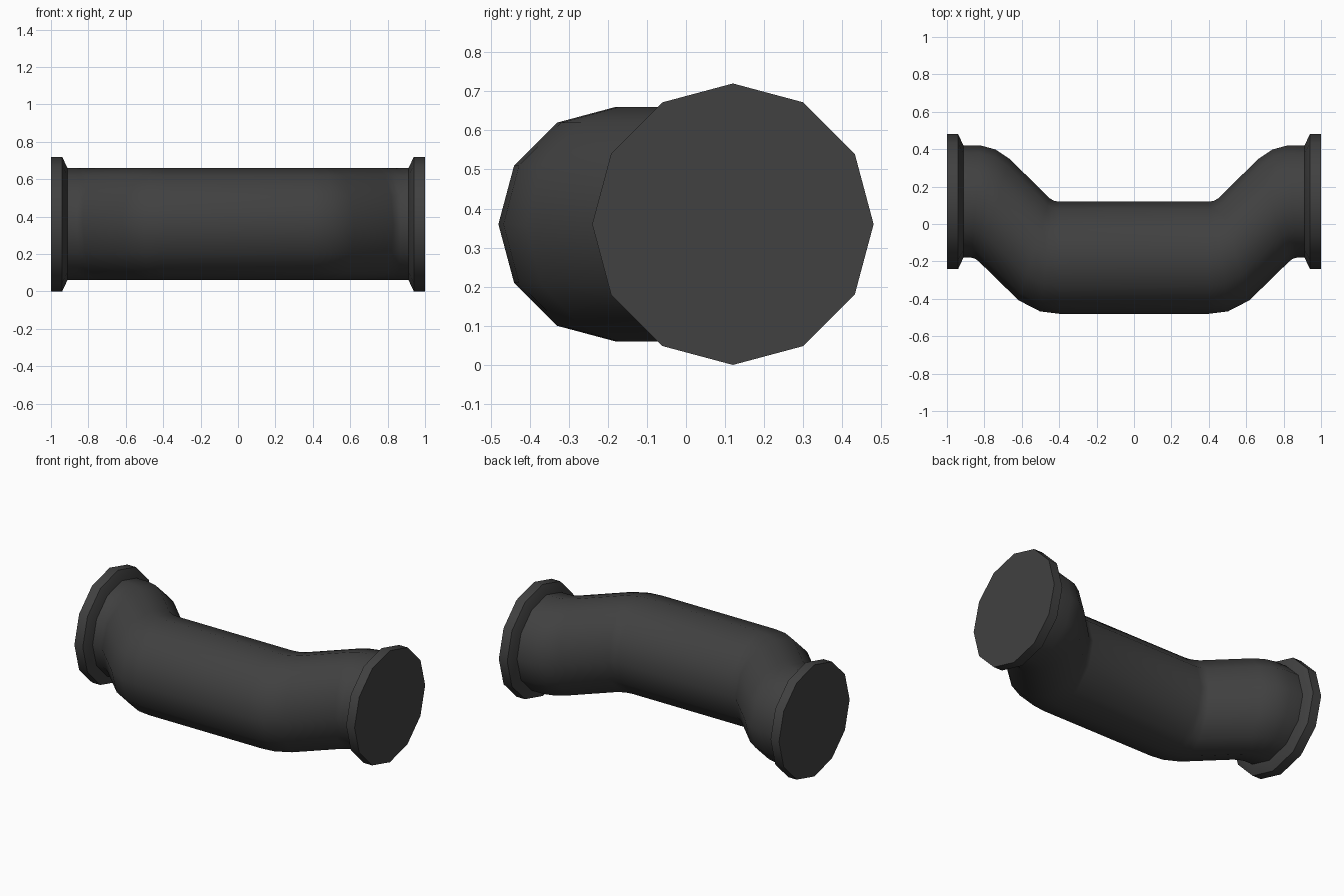
import bpy, bmesh, math

SIDES = 12
AXIS_Z = 0.36      # height of the pipe's centreline
END_Y = 0.12       # y of the pipe's ends
PIPE_R = 0.30
FLANGE_R = 0.36

cube = bpy.data.objects.get("Cube")
if cube:
    bpy.data.objects.remove(cube, do_unlink=True)

# Single dark rubber colour
rubber = bpy.data.materials.new("dark_grey")
rubber.use_nodes = True
colour = (0.052, 0.052, 0.052, 1)
rubber.diffuse_color = colour
bsdf = rubber.node_tree.nodes["Principled BSDF"]
bsdf.inputs["Base Color"].default_value = colour
bsdf.inputs["Roughness"].default_value = 0.7


def loft(name, rings):
    """Skin rings given as (back point xy, front point xy, vertical radius)."""
    bm = bmesh.new()
    loops = []
    for (bx, by), (fx, fy), radius in rings:
        cx, cy = (bx + fx) / 2, (by + fy) / 2
        hx, hy = (bx - fx) / 2, (by - fy) / 2
        loop = []
        for i in range(SIDES):
            a = math.tau * i / SIDES
            c, s = math.cos(a), math.sin(a)
            loop.append(bm.verts.new((cx + hx * c, cy + hy * c, AXIS_Z + radius * s)))
        loops.append(loop)
    for a, b in zip(loops, loops[1:]):
        for i in range(SIDES):
            j = (i + 1) % SIDES
            bm.faces.new((a[i], a[j], b[j], b[i]))
    bm.faces.new(loops[0])
    bm.faces.new(loops[-1])
    bmesh.ops.recalc_face_normals(bm, faces=bm.faces)
    mesh = bpy.data.meshes.new(name)
    bm.to_mesh(mesh)
    bm.free()
    mesh.materials.append(rubber)
    obj = bpy.data.objects.new(name, mesh)
    bpy.context.collection.objects.link(obj)
    bpy.ops.object.select_all(action="DESELECT")
    obj.select_set(True)
    bpy.context.view_layer.objects.active = obj
    bpy.ops.object.shade_smooth_by_angle(angle=math.radians(40))
    return obj


def upright(x, radius):
    return (x, END_Y + radius), (x, END_Y - radius), radius


# Pipe: one half from the end through both bends, then mirrored
half = [
    upright(-0.93, PIPE_R),
    ((-0.82, 0.42), (-0.87, -0.18), PIPE_R),
    ((-0.74, 0.398), (-0.85, -0.185), PIPE_R),
    ((-0.665, 0.348), (-0.83, -0.20), PIPE_R),
    ((-0.45, 0.137), (-0.617, -0.408), PIPE_R),
    ((-0.43, 0.125), (-0.503, -0.467), PIPE_R),
    ((-0.405, 0.12), (-0.40, -0.48), PIPE_R),
]
other = [((-b[0], b[1]), (-f[0], f[1]), r) for b, f, r in reversed(half)]
loft("bent_pipe", half + other)

# Flanges: closed collars with a bevelled inner rim
for side, name in ((-1, "right_flange"), (1, "left_flange")):
    profile = ((1.0, FLANGE_R), (0.94, FLANGE_R), (0.912, PIPE_R))
    loft(name, [upright(side * x, r) for x, r in profile])
